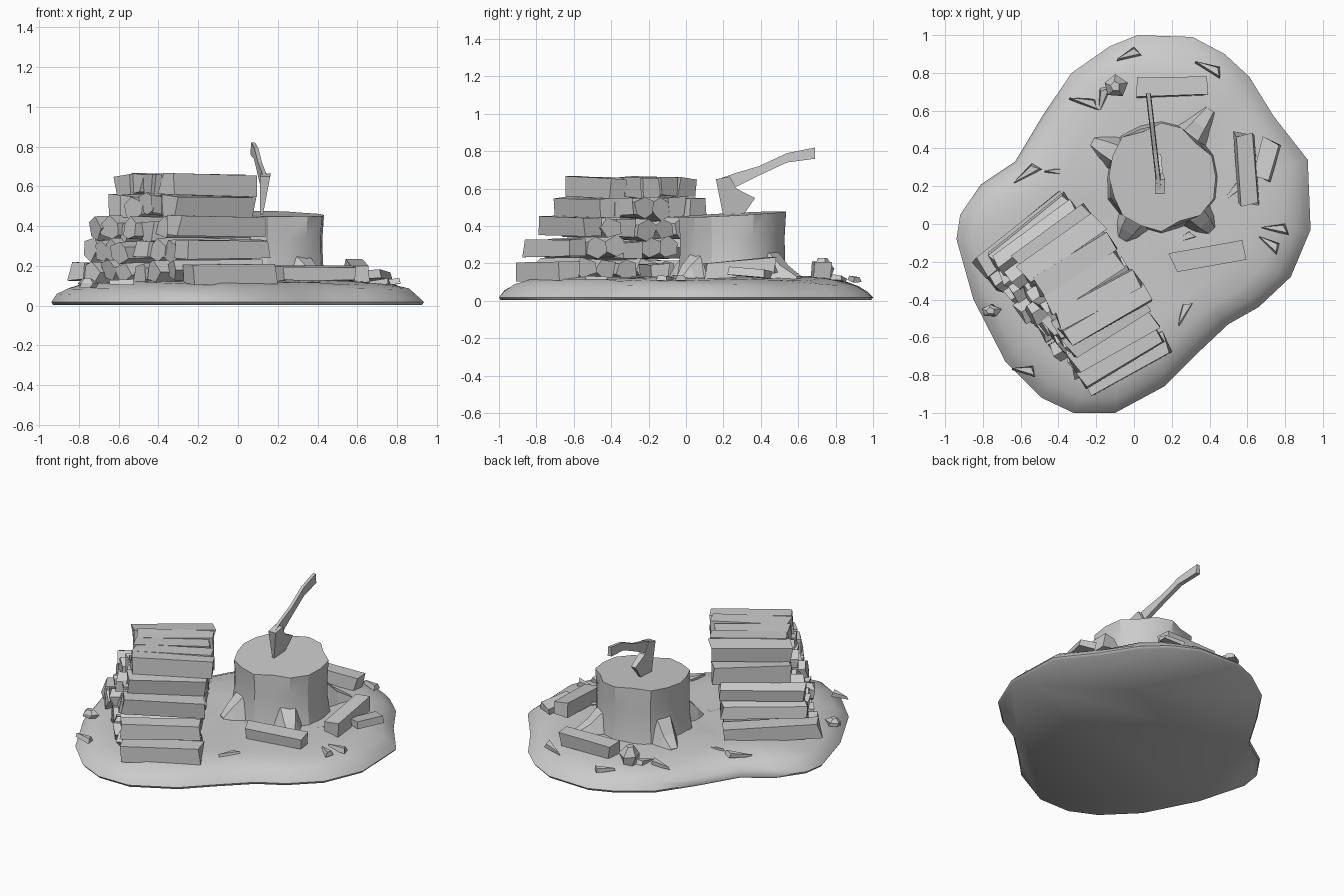
import bpy, bmesh, math, random
from mathutils import Vector, Matrix

if "Cube" in bpy.data.objects:
    bpy.data.objects.remove(bpy.data.objects["Cube"])

random.seed(7)
R = random.uniform

GREY = bpy.data.materials.new("plain grey")
GREY.diffuse_color = (0.6, 0.6, 0.6, 1)
GREY.use_nodes = True
GREY.node_tree.nodes["Principled BSDF"].inputs["Base Color"].default_value = GREY.diffuse_color


def loft(name, rings, matrix=None, smooth=None):
    """Skin a list of equal rings and cap both ends."""
    bm = bmesh.new()
    vs = [[bm.verts.new(p) for p in ring] for ring in rings]
    n = len(vs[0])
    for a, b in zip(vs, vs[1:]):
        for j in range(n):
            k = (j + 1) % n
            bm.faces.new((a[j], a[k], b[k], b[j]))
    bm.faces.new(vs[0][::-1])
    bm.faces.new(vs[-1])
    if matrix:
        bm.transform(matrix)
    bmesh.ops.recalc_face_normals(bm, faces=bm.faces)
    me = bpy.data.meshes.new(name)
    bm.to_mesh(me)
    bm.free()
    ob = bpy.data.objects.new(name, me)
    bpy.context.collection.objects.link(ob)
    me.materials.append(GREY)
    if smooth:
        bpy.ops.object.select_all(action='DESELECT')
        ob.select_set(True)
        bpy.context.view_layer.objects.active = ob
        bpy.ops.object.shade_smooth_by_angle(angle=math.radians(smooth))
    return ob


# Ground mound: outline shrunk in rising rings
outline = [(.02, 1), (.31, .99), (.48, .9), (.61, .78), (.74, .57), (.92, .34), (.935, -.03),
           (.83, -.28), (.66, -.44), (.5, -.53), (.33, -.69), (.16, -.86), (-.1, -1), (-.32, -1),
           (-.49, -.92), (-.68, -.73), (-.85, -.4), (-.94, -.08), (-.92, .05), (-.81, .21),
           (-.63, .33), (-.48, .58), (-.33, .8), (-.13, .94)]
steps = [(.99, .004), (1, .018), (.97, .052), (.92, .085), (.82, .113), (.65, .125), (.4, .13), (.15, .13)]
loft("ground", [[(x * s, y * s, z + (R(-.008, .008) if .03 < z else 0)) for x, y in outline]
                for s, z in steps], smooth=60)

# Stump: nearly straight trunk with a chipped rim
SC = Vector((.145, .25, 0))
N = 16
wob = [R(.97, 1.05) for _ in range(N)]
chipped = (2, 5, 9, 13)


def stump_ring(z, r):
    ring = []
    for j in range(N):
        a = math.tau * j / N
        rr = r * wob[j] * (.91 if j in chipped and z > .4 else 1)
        x, y = SC.x + rr * math.cos(a), SC.y + rr * math.sin(a)
        ring.append((x, y, z + (.05 * (y - SC.y) - .025 * (x - SC.x) if z > .4 else 0)))
    return ring


loft("stump", [stump_ring(*p) for p in ((.08, .30), (.14, .292), (.22, .28), (.34, .278), (.463, .286))],
     smooth=30)

# Roots: angular wedges running out from the trunk
for i, (deg, reach, high) in enumerate(((54, .44, .25), (153, .41, .27), (238, .39, .25), (313, .39, .24))):
    rings = [[(d, -w, .06), (d, w, .06), (d, w * .4, h), (d, -w * .4, h)]
             for d, w, h in ((.2, .13, high + .05), (.28, .11, high), (.34, .09, .19), (reach, .055, .13))]
    loft(f"root_{i + 1}", rings, Matrix.Translation(SC) @ Matrix.Rotation(math.radians(deg), 4, 'Z'))


# Split log: irregular prism along its own x axis
def log(name, centre, angle, length, w, h, n, tilt=0):
    sect = []
    for j in range(n):
        a = math.tau * (j + .5) / n + R(-.15, .15)
        c, s = math.cos(a), math.sin(a)
        k = 1 / max(abs(c), abs(s)) if n == 4 else 1.12
        sect.append((c * k * w / 2 * R(.9, 1.08), s * k * h / 2 * R(.9, 1.06)))
    rings = [[(e * length / 2 + R(-.018, .018), y * R(.88, 1.06), z * R(.9, 1.05)) for y, z in sect]
             for e in (-1, 1)]
    loft(name, rings, Matrix.Translation(centre) @ Matrix.Rotation(math.radians(angle), 4, 'Z')
         @ Matrix.Rotation(math.radians(tilt), 4, 'Y'))


# Log pile, per layer: start and end along the row, log count, left reach at the back, shift right
front, back = Vector((-.04, -.745, 0)), Vector((-.55, .0, 0))
layers = ((0, .98, 8, .09, 0), (.07, .96, 8, .05, .0), (.16, .92, 7, 0, .015),
          (.26, .86, 6, -.05, .045), (.31, .78, 5, -.03, .065))
for k, (t0, t1, count, reach, shift) in enumerate(layers):
    for i in range(count):
        t = t0 + (t1 - t0) * i / (count - 1)
        a = 27 + 10 * t + R(-3, 3)
        ext = t * reach + (R(-.02, .03) if i else 0) + .008 * k
        u = Vector((math.cos(math.radians(a)), math.sin(math.radians(a)), 0))
        c = front.lerp(back, t) + u * (R(-.015, .015) - ext / 2 + shift)
        c.z = .172 + .109 * k + (R(-.012, .012) if k < 4 else 0)
        n = 4 if i == 0 or k == 4 else random.choice((4, 5, 5, 6))
        log(f"pile_log_{k + 1}_{i + 1}", c, a, .465 + ext, .125, .112, n, R(-2, 2))

# Loose split logs around the stump
for i, (x, y, z, a, l, w, h, tilt) in enumerate((
        (.20, .725, .165, 2, .35, .115, .09, 0), (.59, .29, .175, 94, .38, .115, .09, -5),
        (.39, -.175, .165, 10, .37, .115, .08, 0), (.70, .34, .15, 75, .20, .10, .05, 5))):
    log(f"loose_log_{i + 1}", (x, y, z), a, l, w, h, 4, tilt)


# Broken lumps
def lump(name, centre, size):
    rings = [[(r * math.cos(math.tau * j / 5 + q) * R(.8, 1.1), r * math.sin(math.tau * j / 5 + q) * R(.8, 1.1), z)
              for j in range(5)] for r, z, q in ((.8, -.7, 0), (1, .1, .3), (.45, .9, .5))]
    loft(name, rings, Matrix.Translation(centre) @ Matrix.Diagonal((*size, 1)))


lump("lump_1", (-.1, .73, .165), (.065, .065, .07))
lump("lump_2", (-.76, -.46, .11), (.06, .04, .03))

# Wood chips: flat triangular shards half sunk in the ground
for i, (x, y, d) in enumerate(((-.26, .65, -20), (-.03, .90, 15), (.40, .83, -30), (.26, -.47, 60), (.72, -.10, -40),
                               (.75, -.02, -10), (-.57, .27, 30), (-.40, .28, -10), (.27, -.07, 20), (-.58, -.77, -15),
                               (.52, .17, 40), (-.17, .66, 70))):
    l = R(.06, .085)
    mat = (Matrix.Translation((x, y, .115)) @ Matrix.Rotation(math.radians(d), 4, 'Z')
           @ Matrix.Rotation(R(-.25, .25), 4, 'Y'))
    loft(f"wood_chip_{i + 1}", [[(-l, -.02, -.01), (l, -.025, -.01), (l * .6, .03, -.01)],
                                [(-l, -.01, .012), (l * .9, -.015, .02), (l * .5, .02, .016)]], mat)

# Axe handle: curved bar rising to the back
path = ((.17, .615, .65), (.27, .61, .685), (.39, .67, .72), (.54, .74, .79), (.69, .76, .82))
rings = []
for y, lo, hi in path:
    x = .137 - .115 * (y - .16)
    rings.append([(x - .014, y, lo), (x + .014, y, lo), (x + .01, y, hi), (x - .01, y, hi)])
loft("axe_handle", rings)

# Axe head: wedge, thick at the top and thin at the sunken edge
profile = ((.16, .65), (.20, .45), (.30, .45), (.37, .55), (.27, .60), (.235, .665))


def side(s):
    return [(.12 + .09 * (z - .47) + s * (.006 + .1 * max(0, z - .45)), y, z) for y, z in profile]


loft("axe_head", [side(-1), side(1)])
